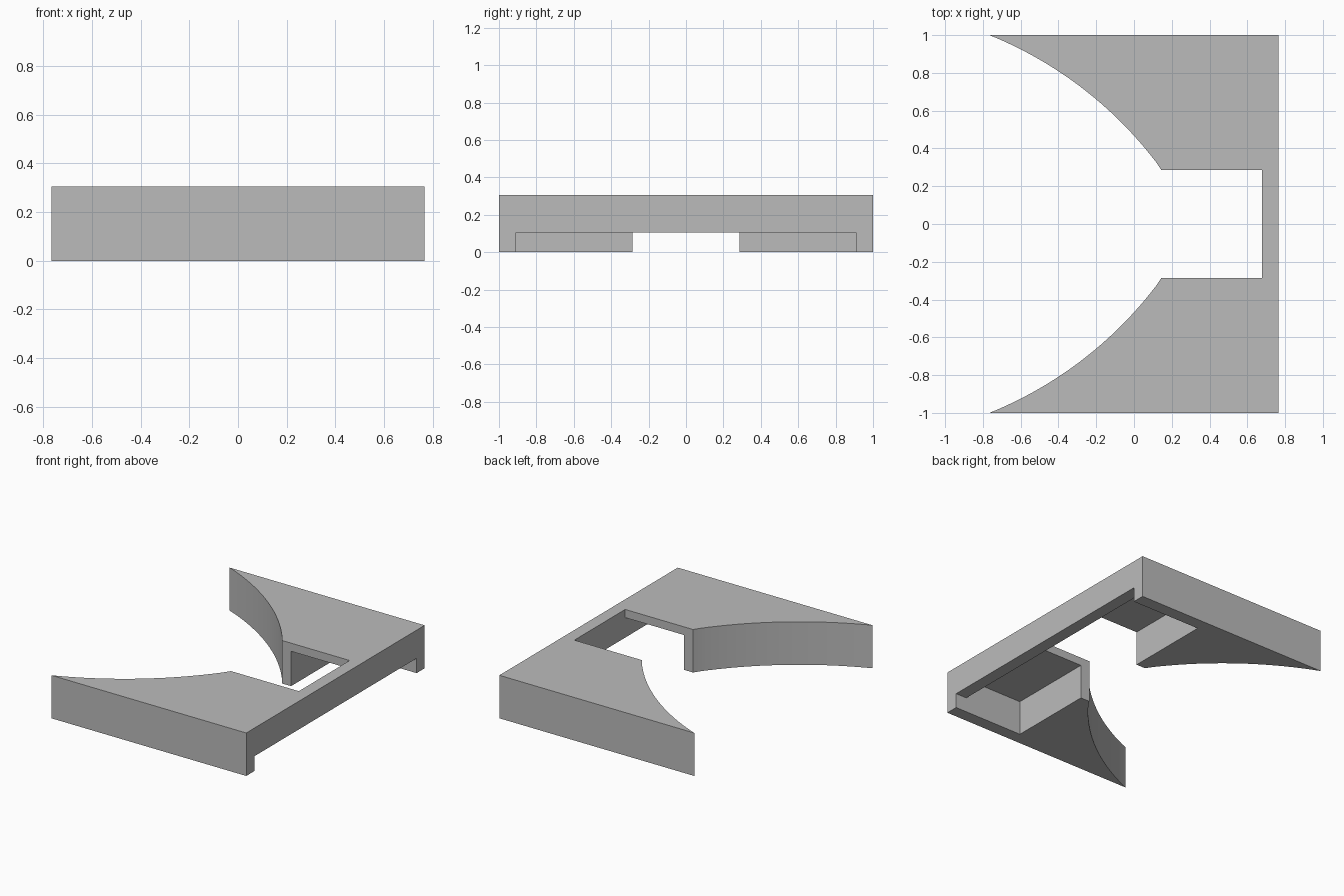
import bpy
import bmesh
from math import atan2, cos, sin, hypot
from mathutils import Vector

cube = bpy.data.objects.get("Cube")
if cube:
    bpy.data.objects.remove(cube, do_unlink=True)

HALF_X, HALF_Y, HEIGHT = 0.765, 1.0, 0.305
SLOT_X, SLOT_Y = 0.677, 0.285       # inner end and half width of the open slot
THROAT_X = 0.145                    # where the curved sides meet the slot
POCKET_X, POCKET_Y, POCKET_TOP = 0.217, 0.91, 0.247
LIP_BOTTOM = 0.105

grey = bpy.data.materials.new("plain_grey")
grey.use_nodes = True
grey.diffuse_color = (0.5, 0.5, 0.5, 1)
grey.node_tree.nodes["Principled BSDF"].inputs["Base Color"].default_value = (0.5, 0.5, 0.5, 1)


def extrude(name, points, direction):
    """Solid made by sweeping a closed outline along a direction."""
    bm = bmesh.new()
    face = bm.faces.new([bm.verts.new(p) for p in points])
    swept = bmesh.ops.extrude_face_region(bm, geom=[face])["geom"]
    moved = [g for g in swept if isinstance(g, bmesh.types.BMVert)]
    bmesh.ops.translate(bm, verts=moved, vec=direction)
    bmesh.ops.recalc_face_normals(bm, faces=bm.faces)
    mesh = bpy.data.meshes.new(name)
    bm.to_mesh(mesh)
    bm.free()
    mesh.materials.append(grey)
    obj = bpy.data.objects.new(name, mesh)
    bpy.context.collection.objects.link(obj)
    return obj


def arc(center, start, end, steps):
    """Points on a circle from start to end."""
    a, b = (atan2(p[1] - center[1], p[0] - center[0]) for p in (start, end))
    r = hypot(start[0] - center[0], start[1] - center[1])
    inner = [(center[0] + r * cos(a + (b - a) * i / steps),
              center[1] + r * sin(a + (b - a) * i / steps)) for i in range(1, steps)]
    return [start] + inner + [end]


# Bracket outline: one half, then mirrored across y = 0
curve = arc((-1.551, -0.945), (-HALF_X, HALF_Y), (THROAT_X, SLOT_Y), 24)
half = [(HALF_X, HALF_Y)] + curve + [(SLOT_X, SLOT_Y)]
outline = half + [(x, -y) for x, y in reversed(half)]
bracket = extrude("bracket", [(x, y, 0) for x, y in outline], Vector((0, 0, HEIGHT)))

# Underside pocket, open below the lip on the right side
section = [(POCKET_X, -0.1), (POCKET_X, POCKET_TOP), (SLOT_X, POCKET_TOP),
           (SLOT_X, LIP_BOTTOM), (1, LIP_BOTTOM), (1, -0.1)]
cutter = extrude("pocket_cutter", [(x, -POCKET_Y, z) for x, z in section],
                 Vector((0, 2 * POCKET_Y, 0)))
cutter.hide_render = True

cut = bracket.modifiers.new("pocket", "BOOLEAN")
cut.operation = "DIFFERENCE"
cut.solver = "EXACT"
cut.object = cutter

bpy.ops.object.select_all(action="DESELECT")
bracket.select_set(True)
bpy.context.view_layer.objects.active = bracket
bpy.ops.object.modifier_apply(modifier=cut.name)
bpy.data.objects.remove(cutter, do_unlink=True)

# Smooth the curved sides, keep the corners crisp
bpy.ops.object.shade_smooth_by_angle(angle=0.35)
